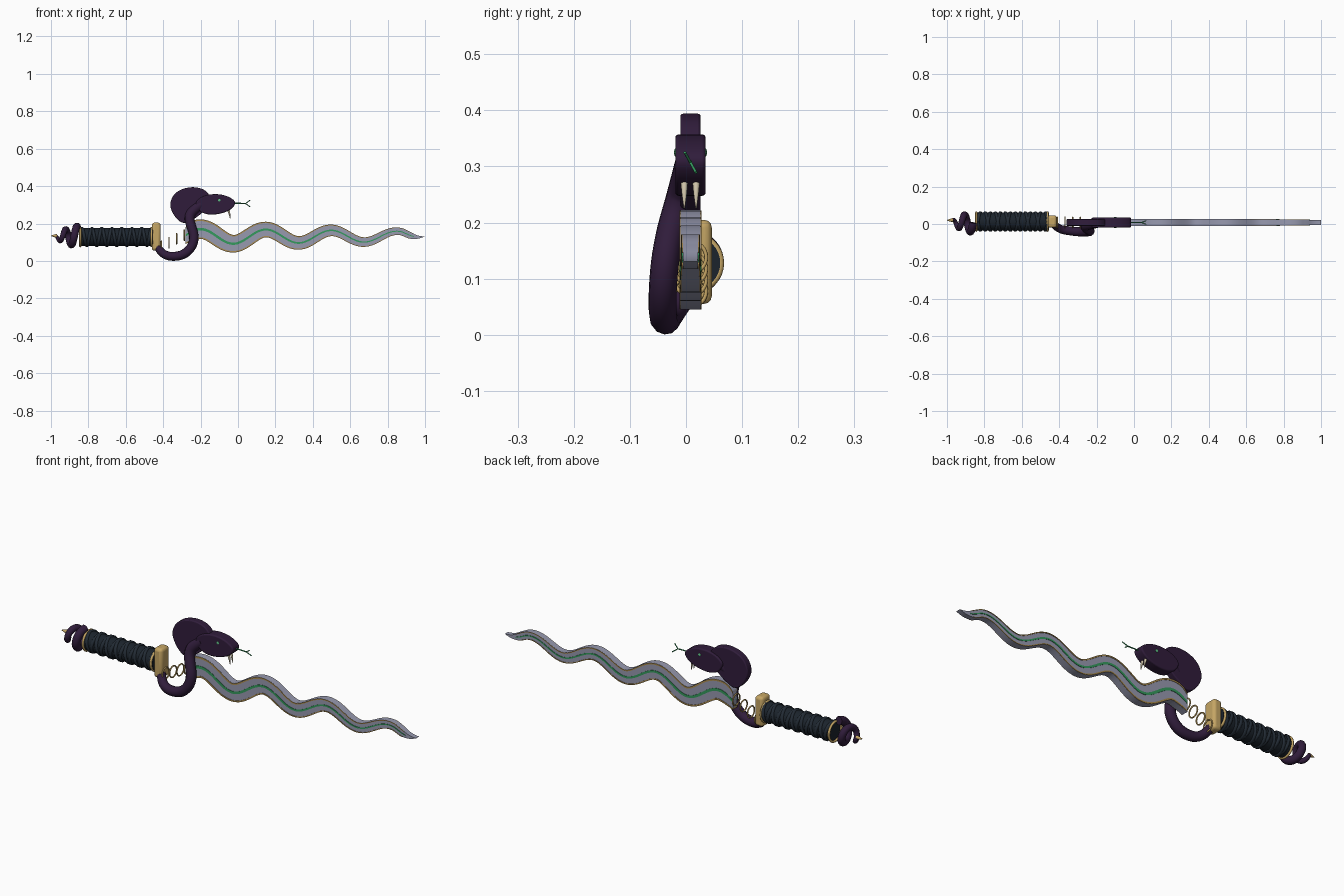
import bpy, bmesh, math
from mathutils import Vector

if "Cube" in bpy.data.objects:
    bpy.data.objects.remove(bpy.data.objects["Cube"])


def mat(name, c):
    m = bpy.data.materials.new(name)
    m.diffuse_color = (*c, 1)
    m.use_nodes = True
    m.node_tree.nodes["Principled BSDF"].inputs["Base Color"].default_value = m.diffuse_color
    return m


STEEL = mat("steel", (0.31, 0.32, 0.43))
GOLD = mat("gold", (0.56, 0.38, 0.13))
BRONZE = mat("dark gold", (0.40, 0.26, 0.08))
GREEN = mat("green", (0.035, 0.32, 0.11))
EYE = mat("bright green", (0.12, 0.55, 0.25))
PURPLE = mat("purple", (0.030, 0.012, 0.044))
NAVY = mat("navy grip", (0.016, 0.024, 0.035))
DARK = mat("dark wrap", (0.011, 0.017, 0.025))
IVORY = mat("ivory", (0.66, 0.58, 0.42))
YC = 0.008    # blade and snake centre plane
HY, HZ = 0.013, 0.128    # grip axis


def finish(ob, name, m, angle=40, bevel=0):
    ob.name = name
    ob.data.materials.clear()
    ob.data.materials.append(m)
    bpy.ops.object.select_all(action='DESELECT')
    ob.select_set(True)
    bpy.context.view_layer.objects.active = ob
    if bevel:
        b = ob.modifiers.new("bevel", 'BEVEL')
        b.width, b.segments = bevel, 3
    bpy.ops.object.shade_smooth_by_angle(angle=math.radians(angle))
    return ob


def from_bmesh(bm, name, m, angle=40, bevel=0):
    bmesh.ops.recalc_face_normals(bm, faces=bm.faces)
    me = bpy.data.meshes.new(name)
    bm.to_mesh(me)
    bm.free()
    ob = bpy.data.objects.new(name, me)
    bpy.context.collection.objects.link(ob)
    return finish(ob, name, m, angle, bevel)


def tube(name, pts, r, m, radii=None, spline='NURBS', res=4):
    """Round tube along a path, with optional radius factors."""
    cu = bpy.data.curves.new(name, 'CURVE')
    cu.dimensions = '3D'
    cu.bevel_depth, cu.bevel_resolution, cu.use_fill_caps = r, res, True
    cu.resolution_u = 6
    s = cu.splines.new(spline)
    s.points.add(len(pts) - 1)
    for i, p in enumerate(pts):
        s.points[i].co = (*p, 1)
        s.points[i].radius = radii[i] if radii else 1
    if spline == 'NURBS':
        s.use_endpoint_u, s.order_u = True, 3
    ob = bpy.data.objects.new(name, cu)
    bpy.context.collection.objects.link(ob)
    bpy.ops.object.select_all(action='DESELECT')
    ob.select_set(True)
    bpy.context.view_layer.objects.active = ob
    bpy.ops.object.convert(target='MESH')
    return finish(bpy.context.object, name, m, 50)


def plate(name, outline, y0, y1, m, bevel):
    """Side outline (x, z) extruded through y."""
    bm = bmesh.new()
    f = bm.faces.new([bm.verts.new((x, y0, z)) for x, z in outline])
    ext = bmesh.ops.extrude_face_region(bm, geom=[f])
    for v in ext['geom']:
        if isinstance(v, bmesh.types.BMVert):
            v.co.y = y1
    return from_bmesh(bm, name, m, 40, bevel)


def smooth_loop(pts, n=6):
    """Closed Catmull-Rom outline."""
    out, k = [], len(pts)
    for i in range(k):
        a, b, c, d = (Vector(pts[(i + j) % k]) for j in (-1, 0, 1, 2))
        for s in range(n):
            t = s / n
            p = 0.5 * (2 * b + (c - a) * t + (2 * a - 5 * b + 4 * c - d) * t * t
                       + (3 * b - a - 3 * c + d) * t ** 3)
            out.append((p.x, p.y))
    return out


# Wavy blade: centre line, half width and strips along it
def centre(x):
    amp = 0.039 - 0.013 * max(0, x)
    amp *= 1 - max(0, min(1, (x - 0.88) / 0.12))
    return 0.131 + amp * math.cos(2 * math.pi * (x - 0.15) / 0.35)


def half_width(x):
    if x > 0.92:
        return 0.018 * (1 - x) / 0.08
    return 0.055 - 0.037 * (x + 0.28) / 1.2


def blade_point(x, u):
    e = 0.002
    t = Vector((2 * e, centre(x + e) - centre(x - e))).normalized()
    w = half_width(x) * u
    return x - t.y * w * min(1, (x + 0.28) / 0.06), centre(x) + t.x * w


def strip(name, u0, u1, proud, m, x1, n=110):
    bm = bmesh.new()
    rows = []
    for i in range(n + 1):
        x = -0.28 + (x1 + 0.28) * i / n
        th = 0.0175 - 0.005 * max(0, (x - 0.6) / 0.4) + proud
        row = []
        for u, s in ((u0, -1), (u1, -1), (u1, 1), (u0, 1)):
            px, pz = blade_point(x, u)
            row.append(bm.verts.new((px, YC + s * th, pz)))
        rows.append(row)
    for a, b in zip(rows, rows[1:]):
        for j in range(4):
            bm.faces.new((a[j], a[(j + 1) % 4], b[(j + 1) % 4], b[j]))
    bm.faces.new(rows[0])
    bm.faces.new(rows[-1])
    return from_bmesh(bm, name, m, 35)


strip("blade", -1, 1, 0, STEEL, 0.9995)
strip("blade_green_line", -0.13, 0.13, 0.002, GREEN, 0.94)
for side, s in (("upper", 1), ("lower", -1)):
    strip(side + "_edge_line", s * 0.83, s * 0.985, 0.002, BRONZE, 0.93)

# Grip core with crossing wraps
bpy.ops.mesh.primitive_cylinder_add(vertices=32, radius=0.048, depth=0.385,
                                    location=(-0.648, HY, HZ), rotation=(0, math.pi / 2, 0))
finish(bpy.context.object, "grip", DARK)
TURNS = 7
for name, d in (("wrap_forward", 1), ("wrap_backward", -1)):
    pts = []
    for i in range(TURNS * 18 + 1):
        a = d * i / 18 * 2 * math.pi + math.pi / 2
        pts.append((-0.835 + 0.375 * i / (TURNS * 18),
                    HY + 0.046 * math.cos(a), HZ + 0.046 * math.sin(a)))
    tube(name, pts, 0.009, NAVY, spline='POLY', res=2)


def ring(name, x, y, z, r, t, m):
    bpy.ops.mesh.primitive_torus_add(major_segments=32, minor_segments=8, major_radius=r,
                                     minor_radius=t, location=(x, y, z),
                                     rotation=(0, math.pi / 2, 0))
    finish(bpy.context.object, name, m, 60)


ring("pommel_ring", -0.843, HY, HZ, 0.049, 0.006, GOLD)
ring("collar_ring", -0.463, HY, HZ, 0.049, 0.006, GOLD)

# Guard block
bpy.ops.mesh.primitive_cube_add(size=1, location=(-0.437, HY, HZ + 0.002))
guard = bpy.context.object
guard.scale = (0.047, 0.066, 0.150)
bpy.ops.object.transform_apply(location=False, rotation=False, scale=True)
finish(guard, "guard", GOLD, 40, 0.014)

# Loose rings rising from guard to blade
for i in range(4):
    ring("link_ring_%d" % i, -0.41 + 0.041 * i, YC, 0.078 + 0.02 * i, 0.028, 0.0035, GOLD)

# Coiled tail at the pommel
pts, rad = [], []
for i in range(41):
    t = i / 40
    a = math.pi / 2 + t * 3.6 * math.pi
    r = 0.050 * (1 - 0.72 * t ** 1.8)
    pts.append((-0.860 - 0.112 * t, 0.007 + r * math.cos(a), 0.134 + r * math.sin(a) - 0.004 * t))
    rad.append(1 - 0.6 * t ** 2)
tube("tail_coil", pts, 0.0205, PURPLE, rad)
x, y, z = pts[-1]
tube("tail_tip", [(x + 0.004, y, z), (x - 0.01, y, z), (-1.0, y, z)], 0.0095, GOLD, [1, 0.9, 0.15])

# Neck curving from the guard up to the hood
tube("neck", [(-0.435, 0.008, 0.085), (-0.42, -0.012, 0.056), (-0.39, -0.030, 0.031),
              (-0.35, -0.036, 0.022), (-0.29, -0.042, 0.032), (-0.245, -0.042, 0.075),
              (-0.232, -0.038, 0.13), (-0.25, -0.028, 0.185), (-0.262, -0.015, 0.225),
              (-0.25, -0.003, 0.265), (-0.20, 0.006, 0.30)],
     0.025, PURPLE, [.8, .85, .9, .95, 1, 1, 1, 1, 1.05, 1.1, 1.1])

# Hood and head
hood = [(-0.362, 0.295), (-0.345, 0.35), (-0.30, 0.383), (-0.235, 0.394), (-0.175, 0.376),
        (-0.145, 0.325), (-0.18, 0.27), (-0.235, 0.225), (-0.29, 0.203), (-0.335, 0.235)]
plate("hood", smooth_loop(hood), -0.010, 0.026, PURPLE, 0.005)
head = [(-0.225, 0.31), (-0.19, 0.343), (-0.13, 0.357), (-0.07, 0.350), (-0.025, 0.327),
        (-0.017, 0.302), (-0.045, 0.272), (-0.10, 0.252), (-0.16, 0.249), (-0.205, 0.268)]
plate("head", smooth_loop(head), -0.019, 0.035, PURPLE, 0.006)

# Eyes and fangs
for side, y, fy in (("front", -0.019, -0.003), ("back", 0.035, 0.018)):
    bpy.ops.mesh.primitive_uv_sphere_add(segments=12, ring_count=8, radius=0.0075,
                                         location=(-0.10, y, 0.325))
    eye = bpy.context.object
    eye.scale.y = 0.3
    finish(eye, side + "_eye", EYE, 60)
    tube(side + "_fang", [(-0.052, fy, 0.275), (-0.045, fy, 0.255), (-0.042, fy, 0.226)],
         0.0065, IVORY, [1, 0.85, 0.15])

# Forked tongue
tube("tongue", [(-0.03, YC, 0.308), (0.01, YC, 0.309), (0.042, YC, 0.307)], 0.003, GREEN, res=2)
for side, y, z in (("upper", -0.002, 0.325), ("lower", 0.018, 0.289)):
    tube("tongue_fork_" + side, [(0.040, YC, 0.307), (0.065, y, z)], 0.0025, GREEN,
         spline='POLY', res=2)
